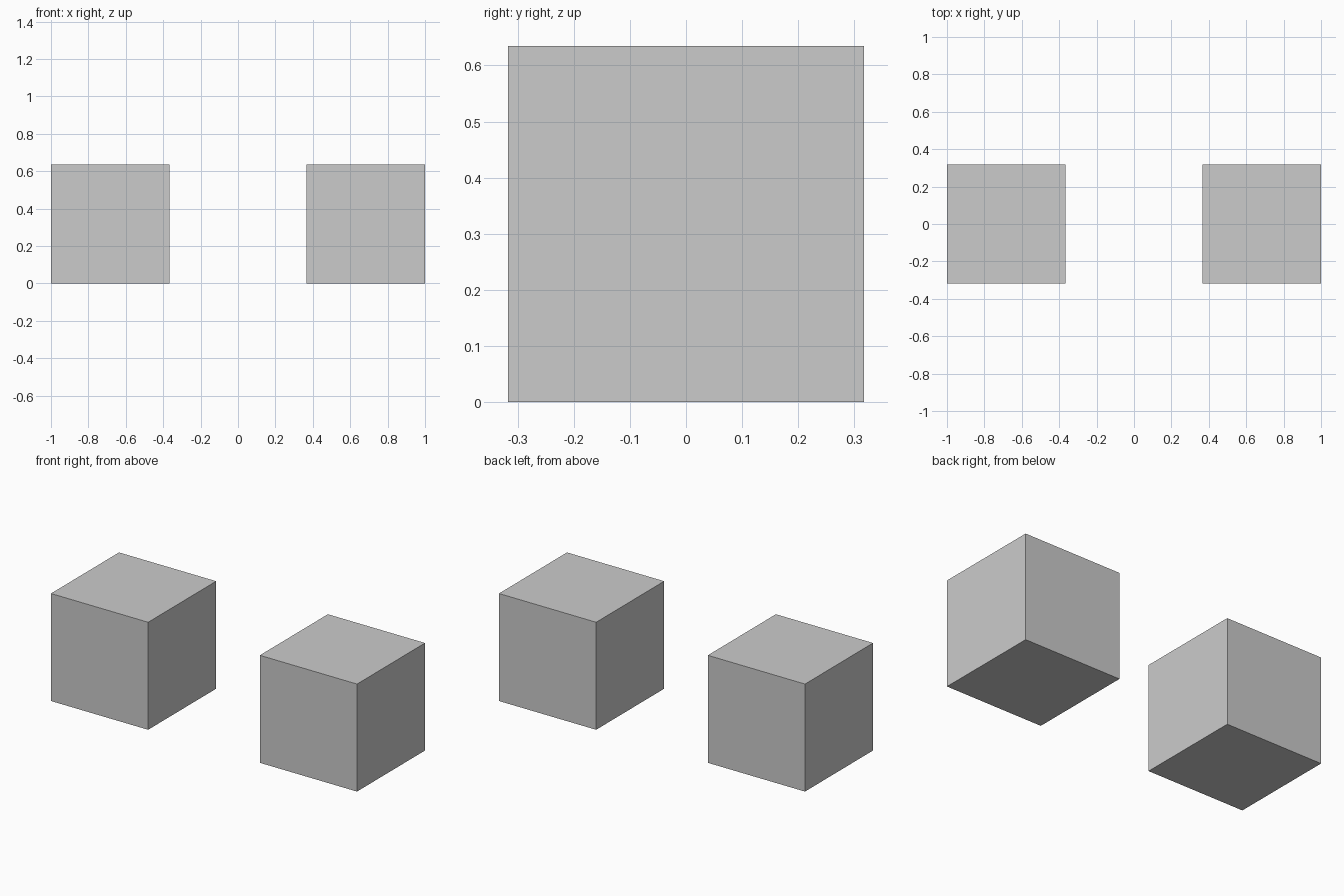
import bpy

if "Cube" in bpy.data.objects:
    bpy.data.objects.remove(bpy.data.objects["Cube"])

SIZE = 0.635            # edge length of each cube
OFFSET = 1 - SIZE / 2   # outer faces lie at x = -1 and x = 1

# Two matching cubes standing side by side on the ground
for name, side in (("left_cube", -1), ("right_cube", 1)):
    bpy.ops.mesh.primitive_cube_add(size=SIZE, location=(side * OFFSET, 0, SIZE / 2))
    bpy.context.object.name = name
